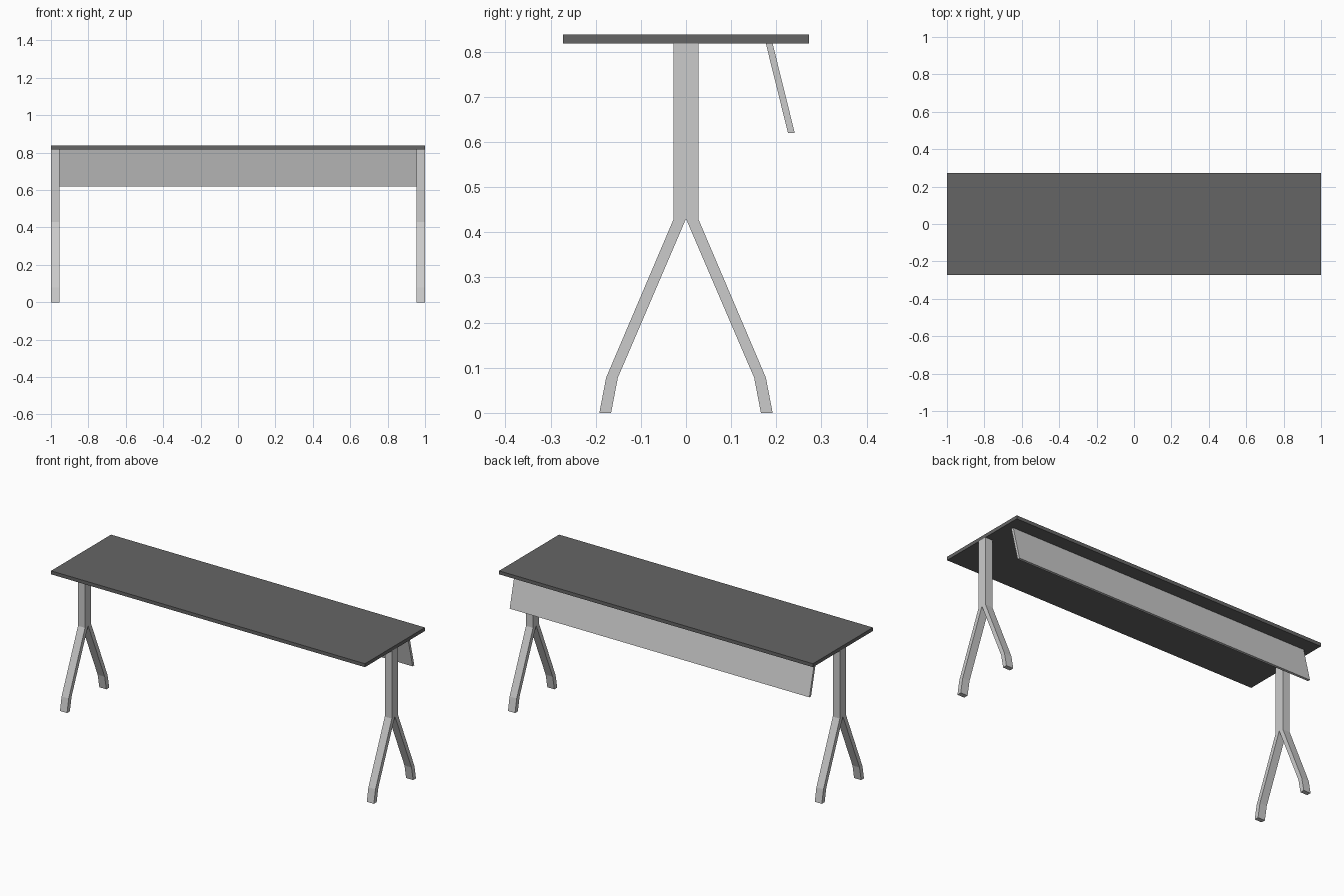
import bpy, bmesh

if "Cube" in bpy.data.objects:
    bpy.data.objects.remove(bpy.data.objects["Cube"])

TOP_Z, HEIGHT = 0.818, 0.838


def extrude_profile(name, profile, x0, x1):
    """Solid made by sweeping a closed (y, z) profile from x0 to x1."""
    bm = bmesh.new()
    face = bm.faces.new([bm.verts.new((x0, y, z)) for y, z in profile])
    new = bmesh.ops.extrude_face_region(bm, geom=[face])["geom"]
    verts = [v for v in new if isinstance(v, bmesh.types.BMVert)]
    bmesh.ops.translate(bm, verts=verts, vec=(x1 - x0, 0, 0))
    bmesh.ops.recalc_face_normals(bm, faces=bm.faces)
    mesh = bpy.data.meshes.new(name)
    bm.to_mesh(mesh)
    bm.free()
    obj = bpy.data.objects.new(name, mesh)
    bpy.context.collection.objects.link(obj)
    return obj


# Dark tabletop slab
top = extrude_profile("tabletop", [(-0.273, TOP_Z), (0.273, TOP_Z),
                                   (0.273, HEIGHT), (-0.273, HEIGHT)], -1, 1)
dark = bpy.data.materials.new("dark_grey")
dark.diffuse_color = (0.13, 0.13, 0.13, 1)
dark.use_nodes = True
dark.node_tree.nodes["Principled BSDF"].inputs["Base Color"].default_value = dark.diffuse_color
top.data.materials.append(dark)

# Forked legs: outer edge down, foot, inner edge up to the crotch
outer = [(0.028, TOP_Z), (0.028, 0.428), (0.177, 0.078), (0.192, 0)]
inner = [(0.166, 0), (0.151, 0.078)]
half = outer + inner
outline = half + [(0, 0.43)] + [(-y, z) for y, z in reversed(half)]
for side, x0, x1 in (("left", -1, -0.955), ("right", 0.955, 1)):
    extrude_profile(side + "_leg", outline, x0, x1)

# Slanted modesty panel under the back edge
extrude_profile("modesty_panel", [(0.177, TOP_Z), (0.192, TOP_Z),
                                  (0.241, 0.62), (0.226, 0.62)], -0.955, 0.955)
